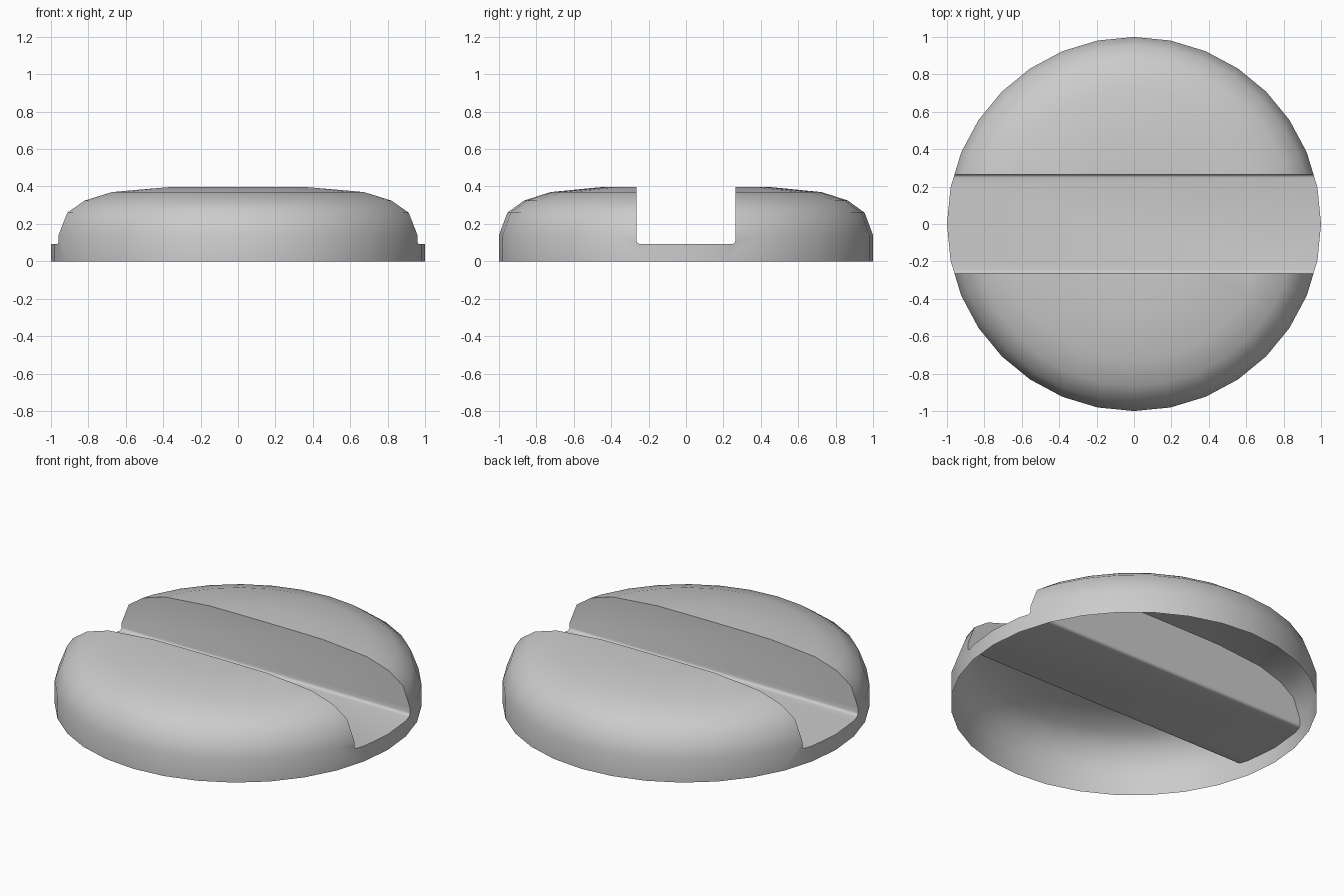
import bpy, bmesh
from math import cos, sin, pi, radians

cube = bpy.data.objects.get("Cube")
if cube:
    bpy.data.objects.remove(cube, do_unlink=True)

SIDES = 32
PROFILE = [(1, 0), (1, 0.14), (0.955, 0.26), (0.865, 0.325),
           (0.725, 0.37), (0.46, 0.396)]
TOP = 0.4
SLOT_HALF, SLOT_FLOOR, FILLET = 0.265, 0.093, 0.018


def add_object(name, bm):
    bmesh.ops.recalc_face_normals(bm, faces=bm.faces)
    mesh = bpy.data.meshes.new(name)
    bm.to_mesh(mesh)
    bm.free()
    obj = bpy.data.objects.new(name, mesh)
    bpy.context.collection.objects.link(obj)
    return obj


# Domed disc, turned from the profile
bm = bmesh.new()
rings = [[bm.verts.new((r * cos(2 * pi * i / SIDES), r * sin(2 * pi * i / SIDES), z))
          for i in range(SIDES)] for r, z in PROFILE]
tip = bm.verts.new((0, 0, TOP))
for i in range(SIDES):
    j = (i + 1) % SIDES
    for low, high in zip(rings, rings[1:]):
        bm.faces.new((low[i], low[j], high[j], high[i]))
    bm.faces.new((rings[-1][i], rings[-1][j], tip))
bm.faces.new(rings[0])
head = add_object("slotted_head", bm)

metal = bpy.data.materials.new("light_grey")
metal.use_nodes = True
grey = (0.6, 0.6, 0.6, 1)
metal.diffuse_color = grey
metal.node_tree.nodes["Principled BSDF"].inputs["Base Color"].default_value = grey
head.data.materials.append(metal)

# Slot cutter: U-shaped section with rounded lower corners, extruded along x
right = [(SLOT_HALF - FILLET * (1 - cos(a)), SLOT_FLOOR + FILLET * (1 - sin(a)))
         for a in (0, pi / 6, pi / 3, pi / 2)]
right.insert(0, (SLOT_HALF, 1))
section = right + [(-y, z) for y, z in reversed(right)]
bm = bmesh.new()
face = bm.faces.new([bm.verts.new((-1.5, y, z)) for y, z in section])
ext = bmesh.ops.extrude_face_region(bm, geom=[face])
bmesh.ops.translate(bm, vec=(3, 0, 0),
                    verts=[v for v in ext["geom"] if isinstance(v, bmesh.types.BMVert)])
cutter = add_object("slot_cutter", bm)
cutter.data.materials.append(metal)

# Cut the slot, then bake the result and drop the helper
cut = head.modifiers.new("slot", 'BOOLEAN')
cut.operation = 'DIFFERENCE'
cut.solver = 'EXACT'
cut.object = cutter
bpy.context.view_layer.objects.active = head
head.select_set(True)
bpy.ops.object.modifier_apply(modifier=cut.name)
bpy.data.objects.remove(cutter, do_unlink=True)

# Open the underside so that the head is a thin shell
bm = bmesh.new()
bm.from_mesh(head.data)
base = [f for f in bm.faces if all(v.co.z < 0.001 for v in f.verts)]
bmesh.ops.delete(bm, geom=base, context='FACES')
bm.to_mesh(head.data)
bm.free()

bpy.ops.object.select_all(action='DESELECT')
head.select_set(True)
bpy.ops.object.shade_smooth_by_angle(angle=radians(35))
